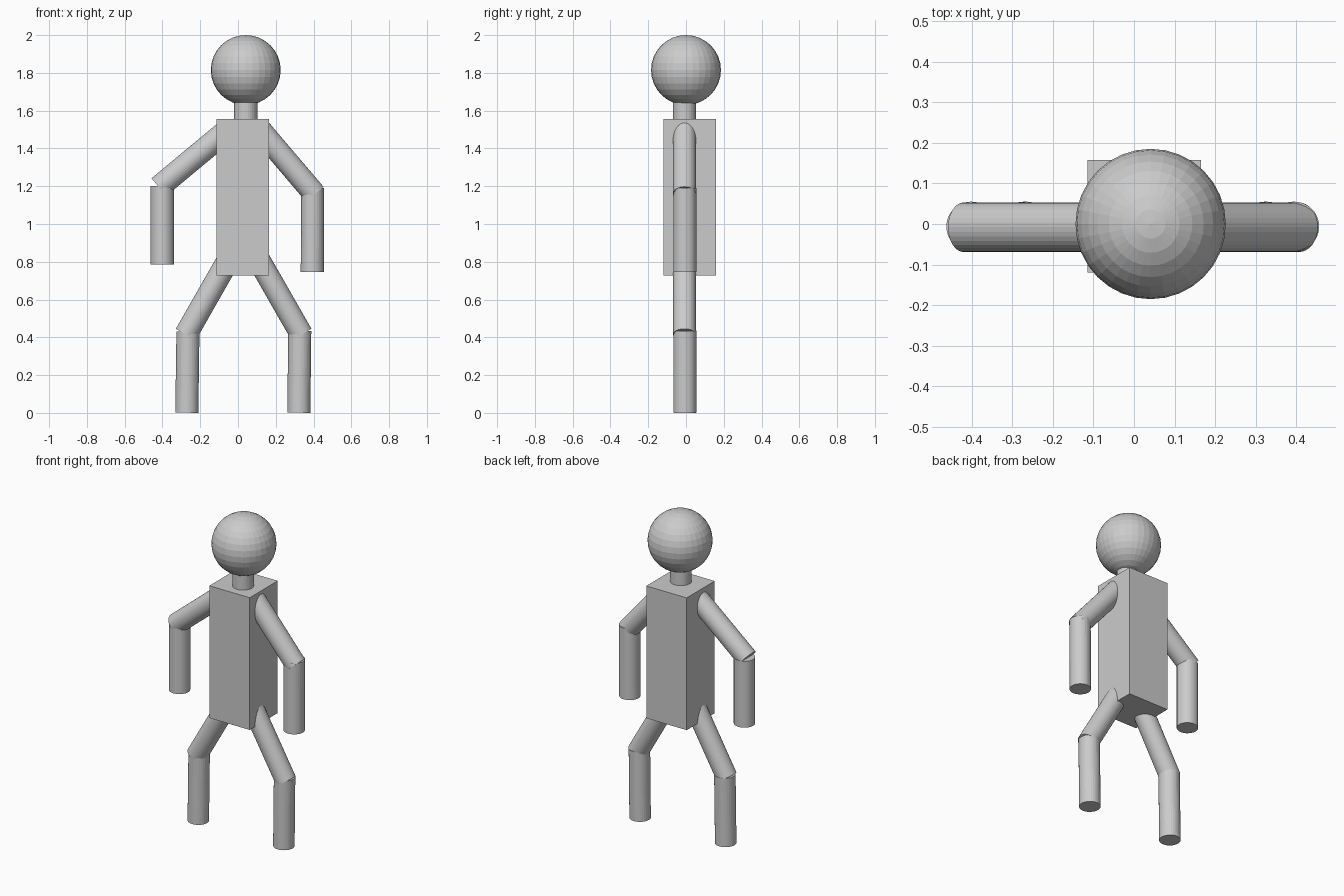
import bpy
from mathutils import Vector

if "Cube" in bpy.data.objects:
    bpy.data.objects.remove(bpy.data.objects["Cube"])

RADIUS = 0.061
Y = -0.008


def rod(name, start, end, y=Y):
    """Cylinder between two (x, z) points in the body plane."""
    a, b = Vector((start[0], y, start[1])), Vector((end[0], y, end[1]))
    axis = b - a
    bpy.ops.mesh.primitive_cylinder_add(vertices=32, radius=RADIUS,
                                        depth=axis.length, location=(a + b) / 2)
    ob = bpy.context.object
    ob.name = name
    ob.rotation_euler = (0, axis.to_track_quat('Z', 'Y').to_euler().y, 0)
    ob.rotation_mode = 'QUATERNION'
    ob.rotation_quaternion = Vector((0, 0, 1)).rotation_difference(axis)
    return ob


# Torso block
bpy.ops.mesh.primitive_cube_add(size=1, location=(0.025, 0.019, 1.141))
torso = bpy.context.object
torso.name = "torso"
torso.scale = (0.28, 0.277, 0.828)

# Head and neck
bpy.ops.mesh.primitive_uv_sphere_add(segments=32, ring_count=16, radius=0.185,
                                     location=(0.041, 0, 1.815))
bpy.context.object.name = "head"
rod("neck", (0.041, 1.5), (0.041, 1.68))

# Limbs: the pose differs slightly from side to side
limbs = {
    "left_upper_arm": ((-0.075, 1.481), (-0.419, 1.195)),
    "left_forearm": ((-0.401, 1.2), (-0.401, 0.785)),
    "right_upper_arm": ((0.115, 1.50), (0.406, 1.158)),
    "right_forearm": ((0.395, 1.19), (0.393, 0.745)),
    "left_thigh": ((-0.028, 0.85), (-0.276, 0.415)),
    "left_shin": ((-0.265, 0.43), (-0.271, 0.001)),
    "right_thigh": ((0.087, 0.85), (0.336, 0.415)),
    "right_shin": ((0.327, 0.435), (0.322, 0.001)),
}
for name, (start, end) in limbs.items():
    lower = name.endswith(("forearm", "shin"))
    rod(name, start, end, Y + (0.002 if lower else 0))
